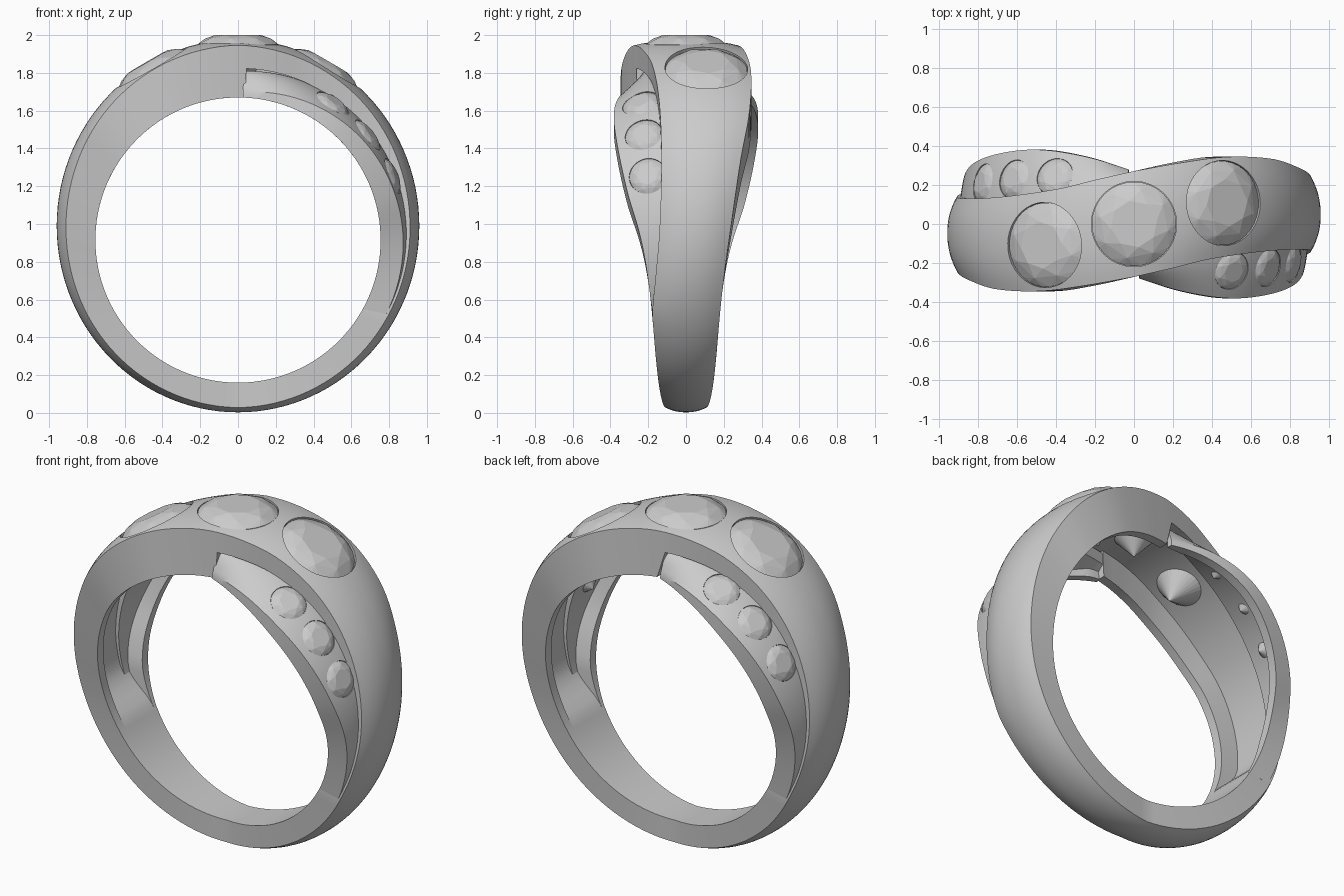
import bpy, bmesh
from math import sin, cos, pi, radians
from mathutils import Vector, Matrix

if "Cube" in bpy.data.objects:
    bpy.data.objects.remove(bpy.data.objects["Cube"])

# Edge curves by angle from the top (degrees), for the right-hand half
DEEP = [(0, .272), (15, .315), (31, .345), (50, .335), (67, .29), (90, .236), (100, .213),
        (112, .19), (125, .172), (150, .145), (180, .108)]
SHALLOW = [(0, -.272), (12, -.228), (25, -.18), (45, -.142), (67, -.13), (90, -.14), (105, -.16),
           (118, -.178), (125, -.172), (150, -.145), (180, -.108)]
UNDER = [(0, -.272), (18, -.345), (37, -.382), (55, -.365), (75, -.312), (90, -.248), (100, -.216),
         (112, -.19), (125, -.168)]
# Heights: 0 on the finger hole, 1 on the outermost oval
MAIN_EDGE = [(0, .9), (45, .84), (90, .76), (135, .78), (180, .84)]
UNDER_EDGE = [(0, .08), (36, .26), (71, .46), (95, .6), (125, .72)]
UNDER_RIDGE = [(0, .45), (30, .54), (54, .6), (90, .68), (125, .74)]


def curve(t, x):
    """Smooth interpolation through a table."""
    x = min(max(x, t[0][0]), t[-1][0])
    i = max(k for k in range(len(t) - 1) if t[k][0] <= x)

    def slope(k):
        a, b = t[max(k - 1, 0)], t[min(k + 1, len(t) - 1)]
        return (b[1] - a[1]) / (b[0] - a[0])
    (x0, y0), (x1, y1) = t[i], t[i + 1]
    h = x1 - x0
    s = (x - x0) / h
    return ((2*s**3 - 3*s*s + 1) * y0 + (s**3 - 2*s*s + s) * h * slope(i)
            + (3*s*s - 2*s**3) * y1 + (s**3 - s*s) * h * slope(i + 1))


def place(deg, f, y):
    """Point at an angle, height and y."""
    a = radians(deg)
    inner = Vector((.755 * sin(a), y, .915 + .755 * cos(a)))
    outer = Vector((.96 * sin(a), y, .99 + .987 * cos(a)))
    return inner.lerp(outer, f)


def shell(deg):
    """Height of the hollow's ceiling, fading to nothing low on the ring."""
    k = min(max((118 - abs(deg)) / 16, 0), 1)
    return (.5 + .0006 * min(abs(deg), 90)) * k * k * (3 - 2 * k)


def main_edges(deg):
    if deg >= 0:
        return curve(SHALLOW, deg), curve(DEEP, deg)
    return -curve(DEEP, -deg), -curve(SHALLOW, -deg)


def main_top(deg, u):
    yf, yb = main_edges(deg)
    e = curve(MAIN_EDGE, abs(deg))
    return place(deg, e + (1 - e) * (1 - abs(u) ** 2.2), (yf + yb) / 2 + u * (yb - yf) / 2)


def main_section(deg):
    yf, yb = main_edges(deg)
    s = shell(deg)
    front = 0 if deg < 3 else s
    back = 0 if deg > -3 else s
    w = .055
    pts = [main_top(deg, -1 + i / 7) for i in range(15)]
    return pts + [place(deg, back, yb), place(deg, back, yb - w), place(deg, s, yb - w),
                  place(deg, s, yf + w), place(deg, front, yf + w), place(deg, front, yf)]


def under_height(deg, u):
    e, r = curve(UNDER_EDGE, deg), curve(UNDER_RIDGE, deg)
    return e + (r - e) * (1 - (1 - u) ** 1.7)


def under_top(deg, u):
    y0, y1 = curve(UNDER, deg), curve(SHALLOW, deg) + .05
    return place(deg, under_height(deg, u), y0 + u * (y1 - y0))


def under_section(deg):
    y0, y1 = curve(UNDER, deg), curve(SHALLOW, deg) + .05
    u = min(.055 / (y1 - y0), .5)
    yw = y0 + u * (y1 - y0)
    ceiling = max(under_height(deg, u) - .2, .03)
    return [under_top(deg, i / 8) for i in range(9)] + [
        place(deg, max(under_height(deg, 1) - .22, .05), y1),
        place(deg, ceiling, yw), place(deg, 0, yw), place(deg, 0, y0)]


def add(name, bm):
    bmesh.ops.recalc_face_normals(bm, faces=bm.faces[:])
    me = bpy.data.meshes.new(name)
    bm.to_mesh(me)
    bm.free()
    ob = bpy.data.objects.new(name, me)
    bpy.context.collection.objects.link(ob)
    return ob


def loft(name, sections, closed):
    bm = bmesh.new()
    rings = [[bm.verts.new(p) for p in s] for s in sections]
    n = len(rings[0])
    for a, b in zip(rings, rings[1:] + (rings[:1] if closed else [])):
        for i in range(n):
            j = (i + 1) % n
            bm.faces.new((a[i], a[j], b[j], b[i]))
    if not closed:
        bm.faces.new(rings[0])
        bm.faces.new(rings[-1])
    return add(name, bm)


def frame(top, deg, u):
    """Matrix standing on a band surface, z along its outward normal."""
    p = top(deg, u)
    t = (top(deg + .5, u) - top(deg - .5, u)).normalized()
    v = top(deg, u + .03) - top(deg, u - .03)
    z = t.cross(v).normalized()
    if z.dot(p - Vector((0, p.y, .95))) < 0:
        z = -z
    y = z.cross(t)
    return Matrix.Translation(p) @ Matrix((t, y, z)).transposed().to_4x4()


def gem(name, m, r, sink, cone):
    """Round brilliant cut: table, crown facets, girdle, cone."""
    bm = bmesh.new()
    for n, rad, h, off in ((8, .56, .24, 0), (8, .82, .15, .5), (32, 1, .0, 0), (32, 1, -.05, 0)):
        for i in range(n):
            a = 2 * pi * (i + off) / n
            bm.verts.new((r * rad * cos(a), r * rad * sin(a), r * h))
    bm.verts.new((0, 0, -cone * r))
    bmesh.ops.convex_hull(bm, input=bm.verts[:])
    bmesh.ops.dissolve_limit(bm, angle_limit=.01, verts=bm.verts[:], edges=bm.edges[:])
    bm.transform(m @ Matrix.Translation((0, 0, -sink)))
    return add(name, bm)


def drill(band, seats, r, depth):
    """Cut the stone seats into a band."""
    for m in seats:
        bm = bmesh.new()
        bmesh.ops.create_cone(bm, cap_ends=True, segments=48, radius1=r, radius2=r, depth=depth + .1)
        bm.transform(m @ Matrix.Translation((0, 0, .05 - depth / 2)))
        cutter = add("seat_cutter", bm)
        cutter.hide_render = True
        mod = band.modifiers.new("seat", 'BOOLEAN')
        mod.operation, mod.solver, mod.object = 'DIFFERENCE', 'EXACT', cutter
        bpy.context.view_layer.objects.active = band
        bpy.ops.object.modifier_apply(modifier=mod.name)
        bpy.data.objects.remove(cutter)


def smooth(ob):
    bpy.ops.object.select_all(action='DESELECT')
    ob.select_set(True)
    bpy.context.view_layer.objects.active = ob
    bpy.ops.object.shade_smooth_by_angle(angle=radians(30))


# Main band, a full ring with a hollow upper half
angles = sorted([-180 + 3 * i for i in range(120)] + [-3.2, 2.8])
main = loft("main_band", [main_section(d) for d in angles], True)
big = [frame(main_top, d, u) for d, u in ((-29.5, -.08), (0, 0), (29.5, .08))]
drill(main, big, .219, .08)
smooth(main)
for i, m in enumerate(big):
    gem(f"large_stone_{i}", m, .217, .028 if i == 1 else .04, 1.1)

# Crossing under bands: front right half, and one turned half round behind
turn = Matrix.Rotation(pi, 4, 'Z')
for side, spots, spin in (("front", (36.5, 53.5, 70.5), Matrix()), ("back", (29, 46.5, 64), turn)):
    under = loft(f"under_band_{side}", [under_section(2 + 3 * i) for i in range(40)], False)
    small = [frame(under_top, d, .5) for d in spots]
    drill(under, small, .1, .035)
    smooth(under)
    under.matrix_world = spin
    for i, m in enumerate(small):
        gem(f"small_stone_{side}_{i}", spin @ m, .099, .01, .8)
